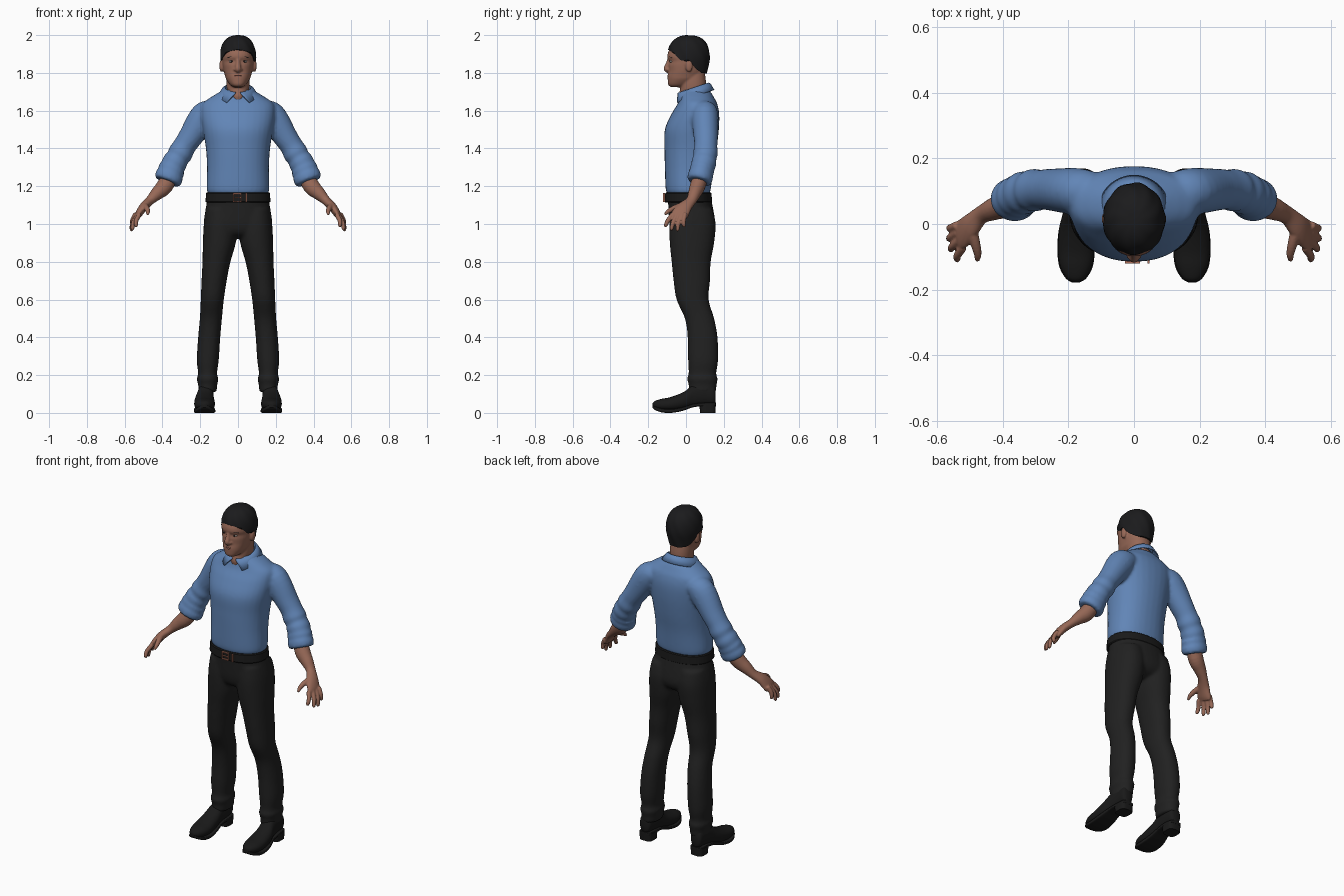
import bpy, bmesh
from math import sin, cos, pi, radians
from mathutils import Vector, Matrix

old = bpy.data.objects.get("Cube")
if old:
    bpy.data.objects.remove(old, do_unlink=True)


def material(name, r, g, b):
    mat = bpy.data.materials.new(name)
    mat.use_nodes = True
    mat.diffuse_color = (r, g, b, 1)
    shader = next(n for n in mat.node_tree.nodes if n.type == 'BSDF_PRINCIPLED')
    shader.inputs["Base Color"].default_value = (r, g, b, 1)
    shader.inputs["Roughness"].default_value = 0.8
    return mat


SHIRT = material("shirt blue", 0.12, 0.235, 0.47)
TROUSERS = material("trouser black", 0.015, 0.015, 0.015)
LEATHER = material("leather black", 0.01, 0.01, 0.01)
HAIR = material("hair black", 0.011, 0.011, 0.012)
SKIN = material("skin brown", 0.31, 0.14, 0.095)
LIPS = material("lip brown", 0.22, 0.08, 0.06)
EYE = material("eye white", 0.5, 0.45, 0.42)
COPPER = material("buckle copper", 0.45, 0.17, 0.11)


def spline(rows, steps=5):
    """Catmull-Rom rows through the given rows."""
    out, last = [], len(rows) - 1
    for i in range(last):
        quad = (rows[max(i - 1, 0)], rows[i], rows[i + 1], rows[min(i + 2, last)])
        for k in range(steps):
            t = k / steps
            out.append([b + (c - a) * t / 2 + (a - 2.5 * b + 2 * c - d / 2) * t * t
                        + (1.5 * (b - c) + (d - a) / 2) * t ** 3
                        for a, b, c, d in zip(*quad)])
    return out + [list(rows[-1])]


def skin_rings(bm, rings):
    """Bridge closed rings of points and cap both ends."""
    loops = [[bm.verts.new(p) for p in ring] for ring in rings]
    for low, high in zip(loops, loops[1:]):
        for i in range(len(low)):
            j = (i + 1) % len(low)
            bm.faces.new((low[i], low[j], high[j], high[i]))
    bm.faces.new(loops[0][::-1])
    bm.faces.new(loops[-1])


def power(v, n):
    return abs(v) ** (2 / n) * (1 if v >= 0 else -1)


def loft(bm, rows, side=1, n=2.2, along_y=False, sides=32, steps=5):
    """Rows hold station, x min, x max, then the lower and upper third-axis limits."""
    rings = []
    for s, x0, x1, v0, v1 in spline(rows, steps):
        ring = []
        for k in range(sides):
            a = 2 * pi * k / sides
            x = side * ((x0 + x1) / 2 + (x1 - x0) / 2 * power(cos(a), n))
            v = (v0 + v1) / 2 + (v1 - v0) / 2 * power(sin(a), n)
            ring.append((x, s, v) if along_y else (x, v, s))
        rings.append(ring)
    skin_rings(bm, rings)


def tube(bm, rows, side=1, sides=20, steps=5):
    """Rows hold a path point, its thickness and its width towards y."""
    rows = spline(rows, steps)
    points = [Vector(r[:3]) for r in rows]
    rings = []
    for i, p in enumerate(points):
        t = (points[min(i + 1, len(points) - 1)] - points[max(i - 1, 0)]).normalized()
        wide = (Vector((0, 1, 0)) - t * t.y).normalized()
        thick = wide.cross(t)
        ring = []
        for k in range(sides):
            a = 2 * pi * k / sides
            q = p + thick * rows[i][3] * cos(a) + wide * rows[i][4] * sin(a)
            ring.append((side * q.x, q.y, q.z))
        rings.append(ring)
    skin_rings(bm, rings)


def ball(bm, place, size):
    matrix = Matrix.Translation(place) @ Matrix.Diagonal((*size, 1))
    bmesh.ops.create_uvsphere(bm, u_segments=20, v_segments=12, radius=1, matrix=matrix)


def box(bm, place, size):
    matrix = Matrix.Translation(place) @ Matrix.Diagonal((*size, 1))
    bmesh.ops.create_cube(bm, size=1, matrix=matrix)


def finish(name, bm, mat, voxel=0, relax=0, angle=60):
    bmesh.ops.remove_doubles(bm, verts=bm.verts, dist=0.00005)
    bmesh.ops.recalc_face_normals(bm, faces=bm.faces)
    mesh = bpy.data.meshes.new(name)
    bm.to_mesh(mesh)
    bm.free()
    mesh.materials.append(mat)
    mesh.shade_smooth()
    mesh.set_sharp_from_angle(angle=radians(angle))
    obj = bpy.data.objects.new(name, mesh)
    bpy.context.collection.objects.link(obj)
    if voxel:
        remesh = obj.modifiers.new("fuse", 'REMESH')
        remesh.mode = 'VOXEL'
        remesh.voxel_size = voxel
        remesh.use_smooth_shade = True
        smooth = obj.modifiers.new("relax", 'SMOOTH')
        smooth.factor, smooth.iterations = 0.5, relax
    return obj


# Shirt: torso, sleeves and rolled cuffs fused together
bm = bmesh.new()
torso = [(1.16, .158, -.1, .125), (1.19, .166, -.108, .132), (1.3, .164, -.112, .145),
         (1.4, .17, -.114, .162), (1.5, .186, -.112, .174), (1.58, .196, -.078, .176),
         (1.635, .19, -.045, .166), (1.667, .15, -.034, .15), (1.693, .108, -.027, .135),
         (1.71, .08, -.02, .12)]
loft(bm, [(z, -w, w, f, b) for z, w, f, b in torso])
sleeve = [(.12, .1, 1.6, .05, .06), (.175, .1, 1.572, .077, .071), (.255, .105, 1.455, .064, .064),
          (.285, .105, 1.41, .061, .061), (.305, .103, 1.375, .066, .066),
          (.32, .1, 1.35, .061, .061), (.335, .095, 1.325, .067, .067), (.352, .085, 1.29, .062, .06)]
cuff = [(.342, .09, 1.305, .06, .058), (.35, .086, 1.29, .072, .066), (.358, .08, 1.267, .069, .064),
        (.363, .077, 1.255, .075, .068), (.371, .071, 1.23, .072, .065), (.374, .069, 1.222, .062, .057)]
for side in (1, -1):
    tube(bm, sleeve, side)
    tube(bm, cuff, side)
finish("shirt", bm, SHIRT, 0.009, 4)

# Folded collar, open at the front
bm = bmesh.new()
columns = []
for k in range(41):
    u = k / 40 * 2 - 1
    inner, outer = pi + u * radians(170), pi + u * radians(146)
    top = 1.72 - .025 * cos(inner)
    drop = .036 + .03 * max(0, cos(outer)) ** 3
    columns.append([bm.verts.new(p) for p in (
        (.066 * sin(inner), .042 - .072 * cos(inner), top - .02),
        (.07 * sin(inner), .042 - .077 * cos(inner), top),
        (.08 * sin(inner), .042 - .086 * cos(inner), top - .004),
        (.106 * sin(outer), .042 - .105 * cos(outer), top - drop))])
for one, two in zip(columns, columns[1:]):
    for i in range(3):
        bm.faces.new((one[i], two[i], two[i + 1], one[i + 1]))
collar = finish("collar", bm, SHIRT)
thick = collar.modifiers.new("cloth", 'SOLIDIFY')
thick.thickness, thick.offset = 0.007, 0

# Trousers: hips and legs fused together
bm = bmesh.new()
hips = [(1.165, .157, -.1, .126), (1.1, .168, -.094, .14), (1.0, .182, -.088, .155),
        (.95, .165, -.07, .135), (.925, .1, -.03, .09)]
loft(bm, [(z, -w, w, f, b) for z, w, f, b in hips])
leg = [(1.08, .01, .17, -.08, .14), (1.0, .005, .181, -.089, .157), (.9, .012, .186, -.086, .149),
       (.8, .04, .188, -.076, .131), (.7, .06, .193, -.066, .127), (.6, .075, .197, -.05, .12),
       (.5, .085, .202, -.006, .149), (.4, .094, .211, .009, .167), (.28, .102, .218, .011, .17),
       (.21, .111, .211, .014, .16), (.18, .104, .218, .006, .168), (.15, .11, .211, .014, .162),
       (.11, .113, .209, .015, .16)]
for side in (1, -1):
    loft(bm, leg, side)
finish("trousers", bm, TROUSERS, 0.009, 4)

# Belt with a frame buckle and a keeper bar
bm = bmesh.new()
loft(bm, [(z, -w, w, -w + .059, w - .034) for z, w in ((1.113, .168), (1.118, .172), (1.162, .169), (1.167, .164))],
     steps=1, sides=48)
finish("belt", bm, LEATHER, angle=35)
bm = bmesh.new()
for x in (-.024, .016, .044):
    box(bm, (x, -.116, 1.14), (.006, .009, .046))
for z in (1.12, 1.16):
    box(bm, (-.004, -.116, z), (.044, .009, .006))
box(bm, (0, -.118, 1.14), (.034, .006, .004))
finish("belt_buckle", bm, COPPER, angle=30)

# Shoes: upper, sole and heel block
upper = [(-.177, .168, .188, .032, .05), (-.165, .148, .206, .022, .063), (-.13, .129, .225, .013, .074),
         (-.08, .122, .232, .01, .084), (-.01, .126, .228, .018, .112), (.04, .13, .215, .03, .15),
         (.1, .129, .208, .04, .165), (.145, .135, .204, .045, .15), (.157, .15, .19, .06, .12)]
sole = [(-.178, .165, .191, .028, .04), (-.165, .145, .209, .016, .034), (-.13, .126, .228, .003, .024),
        (-.08, .12, .234, 0, .02), (-.02, .124, .23, .01, .03), (.04, .13, .216, .03, .048),
        (.1, .128, .21, .036, .054), (.15, .135, .205, .036, .054), (.158, .15, .19, .036, .054)]
heel = [(0, .13, .21, .075, .156), (.045, .128, .212, .07, .158)]
for side, label in ((1, "left"), (-1, "right")):
    bm = bmesh.new()
    loft(bm, upper, side, along_y=True)
    finish(label + "_shoe", bm, LEATHER)
    bm = bmesh.new()
    loft(bm, sole, side, 6, along_y=True)
    loft(bm, heel, side, 3.5, steps=1)
    finish(label + "_sole", bm, LEATHER, angle=35)

# Forearms and hands with four fingers and a thumb
forearm = [(.335, .095, 1.3, .036, .036), (.385, .063, 1.205, .044, .041), (.43, .045, 1.16, .035, .034),
           (.467, .027, 1.123, .024, .028), (.5, -.006, 1.09, .023, .038), (.524, -.03, 1.055, .019, .046),
           (.535, -.038, 1.035, .012, .042)]
fingers = [((.522, -.072, 1.05), (.542, -.112, .985)), ((.532, -.049, 1.045), (.562, -.08, .967)),
           ((.538, -.026, 1.045), (.567, -.047, .962)), ((.54, -.004, 1.055), (.565, -.012, .985))]
thumb = [(.495, -.015, 1.1, .017, .017), (.484, -.06, 1.085, .015, .015),
         (.477, -.092, 1.068, .012, .012), (.479, -.112, 1.05, .007, .007)]
for side, label in ((1, "left"), (-1, "right")):
    bm = bmesh.new()
    tube(bm, forearm, side)
    tube(bm, thumb, side, 12)
    for base, tip in fingers:
        base, tip = Vector(base), Vector(tip)
        middle = base.lerp(tip, 0.5) + Vector((.007, -.004, 0))
        tube(bm, [(*base, .013, .013), (*middle, .012, .012),
                  (*base.lerp(tip, 0.9), .01, .01), (*tip, .005, .005)], side, 12)
    finish(label + "_forearm_and_hand", bm, SKIN, 0.0045, 2)

# Head, neck, nose and ears fused together
bm = bmesh.new()
skull = [(1.724, .022, -.078, 0), (1.737, .042, -.094, .03), (1.765, .062, -.097, .07),
         (1.785, .069, -.097, .085), (1.81, .076, -.093, .095), (1.84, .081, -.094, .105),
         (1.862, .083, -.09, .108), (1.886, .084, -.099, .11), (1.92, .082, -.09, .11),
         (1.96, .065, -.06, .09), (1.98, .03, -.02, .05)]
loft(bm, [(z, -w, w, f, b) for z, w, f, b in skull])
neck = [(1.63, .035, -.025, .08), (1.675, .046, -.04, .095), (1.71, .058, -.032, .105),
        (1.76, .062, -.03, .105), (1.83, .06, -.03, .095)]
loft(bm, [(z, -w, w, f, b) for z, w, f, b in neck])
tube(bm, [(0, -.085, 1.885, .01, .01), (0, -.095, 1.85, .012, .012),
          (0, -.103, 1.822, .016, .016), (0, -.095, 1.806, .01, .01)], sides=14)
for side in (1, -1):
    ball(bm, (side * .014, -.095, 1.817), (.01, .012, .008))
    ball(bm, (side * .087, .016, 1.838), (.012, .02, .034))
finish("head_and_neck", bm, SKIN, 0.005, 3)

# Eyes, irises, brows and mouth
for side, label in ((1, "left"), (-1, "right")):
    for part, mat, place, size in (
            ("_eye", EYE, (.034, -.075, 1.861), (.015, .011, .007)),
            ("_iris", HAIR, (.034, -.082, 1.861), (.0065, .0055, .0065))):
        bm = bmesh.new()
        ball(bm, (side * place[0], *place[1:]), size)
        finish(label + part, bm, mat)
    bm = bmesh.new()
    tube(bm, [(.015, -.09, 1.88, .003, .004), (.035, -.086, 1.886, .004, .005),
              (.055, -.073, 1.88, .002, .004)], side, 10)
    finish(label + "_eyebrow", bm, HAIR)
bm = bmesh.new()
for z in (1.779, 1.786):
    ball(bm, (0, -.089, z), (.024, .009, .0045))
finish("mouth", bm, LIPS)

# Hair cap: the hairline drops from the forehead to the nape
hairline = [1.925, 1.917, 1.908, 1.865, 1.868, 1.82, 1.8, 1.797, 1.797]
bm = bmesh.new()
rings = []
for level in range(15):
    ring = []
    for k in range(72):
        a = 2 * pi * k / 72
        place = min(a, 2 * pi - a) / pi * 8
        i = min(int(place), 7)
        line = hairline[i] + (hairline[i + 1] - hairline[i]) * (place - i)
        z = line + (2 - line) * sin(level / 14 * pi / 2)
        rise = (z - 1.875) / .125
        round_off = max(0, 1 - rise ** 2.5) ** 0.42 if rise > 0 else 1 + .22 * rise
        r = round_off * (1 + .018 * sin(9 * a + 50 * z))
        ring.append((.095 * r * sin(a), .014 - .112 * r * cos(a), z))
    rings.append(ring)
skin_rings(bm, rings[:-1])
finish("hair", bm, HAIR)
